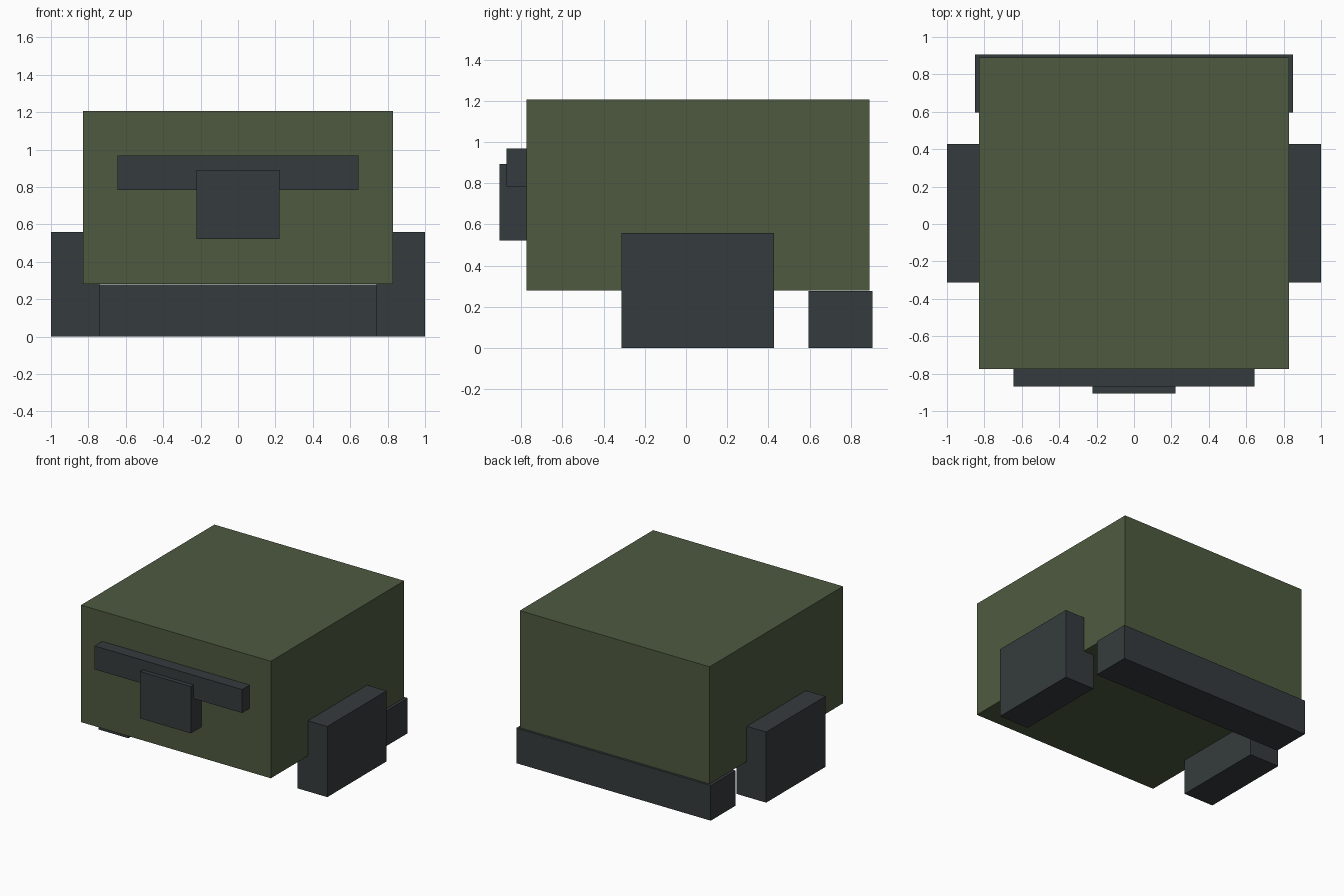
import bpy
from mathutils import Vector

cube = bpy.data.objects.get("Cube")
if cube:
    bpy.data.objects.remove(cube, do_unlink=True)


def make_material(name, color):
    mat = bpy.data.materials.new(name)
    mat.use_nodes = True
    mat.diffuse_color = (*color, 1)
    bsdf = next(n for n in mat.node_tree.nodes if n.type == 'BSDF_PRINCIPLED')
    bsdf.inputs["Base Color"].default_value = (*color, 1)
    return mat


def box(name, low, high, mat):
    low, high = Vector(low), Vector(high)
    bpy.ops.mesh.primitive_cube_add(size=1, location=(low + high) / 2)
    obj = bpy.context.object
    obj.name = name
    obj.scale = high - low
    bpy.ops.object.transform_apply(location=False, rotation=False, scale=True)
    obj.data.materials.append(mat)
    return obj


green = make_material("olive green", (0.076, 0.102, 0.051))
gray = make_material("dark slate gray", (0.036, 0.044, 0.047))

# Main body
box("body", (-0.83, -0.775, 0.28), (0.83, 0.89, 1.205), green)

# Front crossbar and the block in front of it
box("front_crossbar", (-0.645, -0.87, 0.783), (0.645, -0.74, 0.968), gray)
box("front_block", (-0.222, -0.905, 0.522), (0.222, -0.74, 0.892), gray)

# Low bar across the back
box("rear_bar", (-0.85, 0.595, 0), (0.85, 0.905, 0.278), gray)

# Matching blocks on both sides
for side, x in (("left", 0.87), ("right", -0.87)):
    box(side + "_side_block", (x - 0.13, -0.313, 0), (x + 0.13, 0.427, 0.558), gray)
